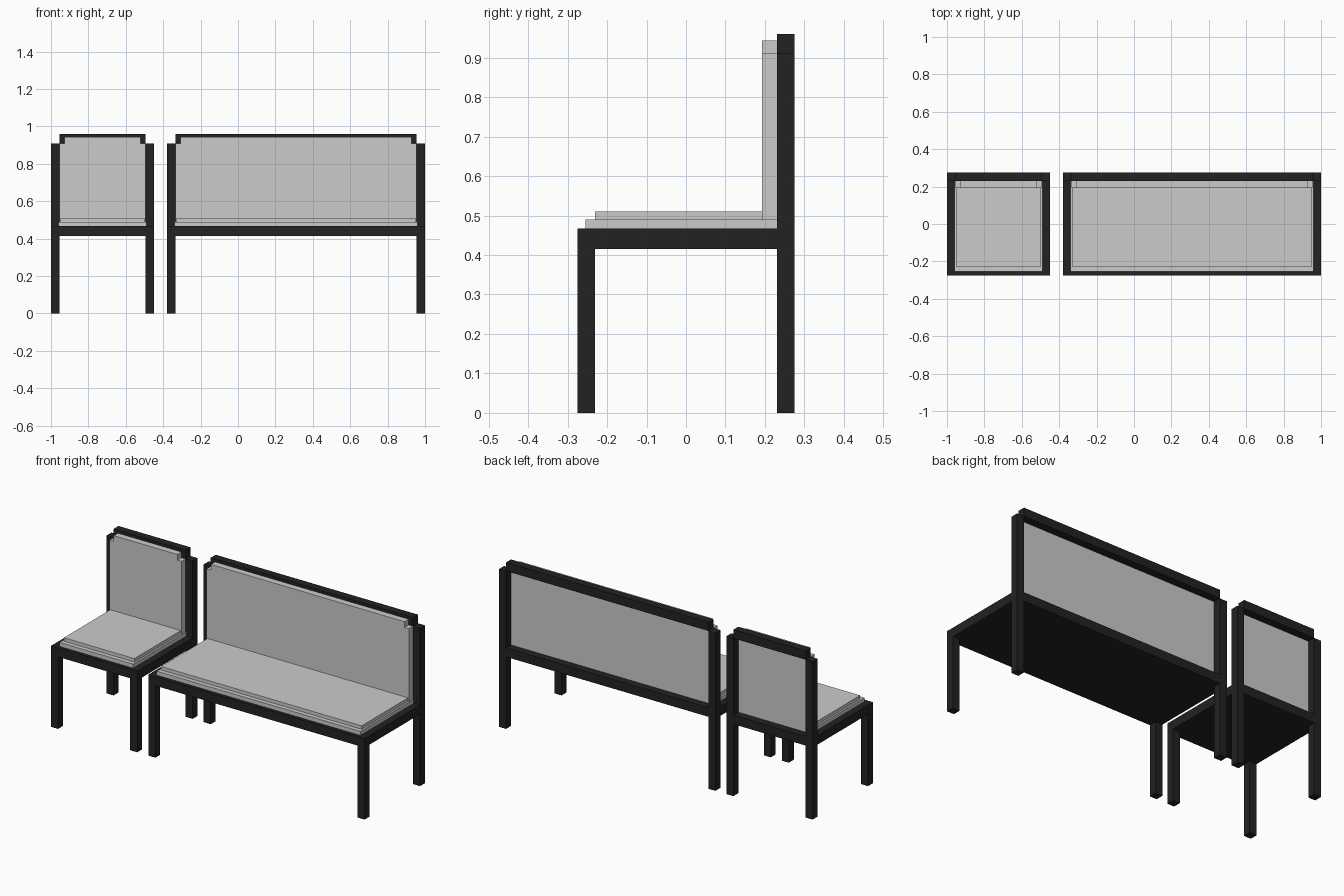
import bpy, bmesh
from mathutils import Vector

if "Cube" in bpy.data.objects:
    bpy.data.objects.remove(bpy.data.objects["Cube"])

dark = bpy.data.materials.new("dark_frame")
dark.diffuse_color = (0.016, 0.016, 0.016, 1)
dark.use_nodes = True
dark.node_tree.nodes["Principled BSDF"].inputs["Base Color"].default_value = dark.diffuse_color


def box(name, x, y, z, mat=None):
    lo, hi = Vector((x[0], y[0], z[0])), Vector((x[1], y[1], z[1]))
    bm = bmesh.new()
    bmesh.ops.create_cube(bm, size=1)
    for v in bm.verts:
        v.co = (lo + hi) / 2 + v.co * (hi - lo)
    me = bpy.data.meshes.new(name)
    bm.to_mesh(me)
    bm.free()
    ob = bpy.data.objects.new(name, me)
    bpy.context.collection.objects.link(ob)
    if mat:
        me.materials.append(mat)
    return ob


def profile_panel(name, pts, y0, y1):
    # x/z outline extruded along y
    bm = bmesh.new()
    face = bm.faces.new([bm.verts.new((x, y0, z)) for x, z in pts])
    ext = bmesh.ops.extrude_face_region(bm, geom=[face])
    verts = [e for e in ext["geom"] if isinstance(e, bmesh.types.BMVert)]
    bmesh.ops.translate(bm, verts=verts, vec=(0, y1 - y0, 0))
    bmesh.ops.recalc_face_normals(bm, faces=bm.faces)
    me = bpy.data.meshes.new(name)
    bm.to_mesh(me)
    bm.free()
    ob = bpy.data.objects.new(name, me)
    bpy.context.collection.objects.link(ob)


T = 0.045                              # timber thickness
FRONT, BACK = -0.275, 0.275
UNDER, SEAT, POST, TOP = 0.415, 0.467, 0.91, 0.96


def seating(name, x0, x1):
    inner = (x0 + T, x1 - T)
    # legs and back posts
    for side, a in (("left", x0), ("right", x1 - T)):
        box(f"{name}_{side}_front_leg", (a, a + T), (FRONT, FRONT + T), (0, UNDER), dark)
        box(f"{name}_{side}_back_post", (a, a + T), (BACK - T, BACK), (0, POST), dark)
    # seat base and rails between the posts
    box(f"{name}_seat_base", (x0, x1), (FRONT, BACK - T), (UNDER, SEAT), dark)
    box(f"{name}_lower_back_rail", inner, (BACK - T, BACK), (UNDER, SEAT), dark)
    box(f"{name}_top_rail", inner, (BACK - T, BACK), (POST, TOP), dark)
    # stepped seat cushion
    box(f"{name}_seat_cushion_lower", (x0 + 0.04, x1 - 0.04), (-0.255, 0.23), (SEAT, 0.49))
    box(f"{name}_seat_cushion_upper", (x0 + 0.05, x1 - 0.05), (-0.23, 0.193), (0.49, 0.51))
    # back cushion with notched top corners
    l, r, n = inner[0], inner[1], 0.027
    profile_panel(f"{name}_back_cushion",
                  [(l, 0.49), (r, 0.49), (r, POST), (r - n, POST),
                   (r - n, 0.943), (l + n, 0.943), (l + n, POST), (l, POST)],
                  0.193, BACK - T)


seating("chair", -1.0, -0.45)
seating("bench", -0.38, 1.0)
